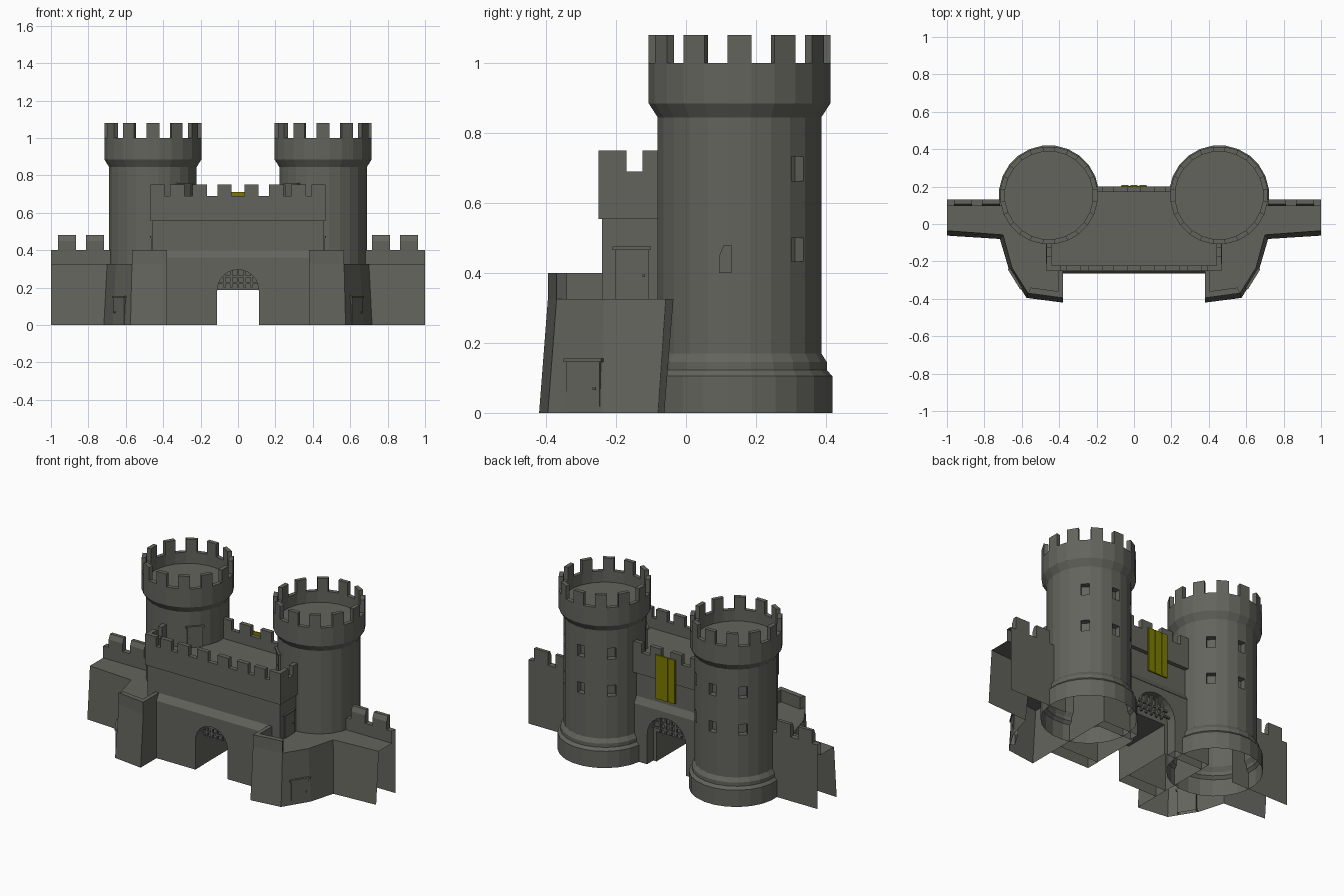
import bpy, bmesh, math
from mathutils import Matrix, Vector

if "Cube" in bpy.data.objects:
    bpy.data.objects.remove(bpy.data.objects["Cube"])


def material(name, col):
    m = bpy.data.materials.new(name)
    m.diffuse_color = (*col, 1)
    m.use_nodes = True
    m.node_tree.nodes["Principled BSDF"].inputs["Base Color"].default_value = m.diffuse_color
    return m


STONE = material("grey stone", (0.127, 0.127, 0.110))
YELLOW = material("banner yellow", (0.2, 0.195, 0.0))


def finish(name, bm, mat=STONE, mirror=False, recalc=True):
    if recalc:
        bmesh.ops.recalc_face_normals(bm, faces=bm.faces)
    # the model is open underneath
    low = [f for f in bm.faces if all(v.co.z < 1e-4 for v in f.verts)]
    bmesh.ops.delete(bm, geom=low, context='FACES')
    me = bpy.data.meshes.new(name)
    bm.to_mesh(me)
    bm.free()
    me.materials.append(mat)
    ob = bpy.data.objects.new(name, me)
    bpy.context.collection.objects.link(ob)
    if mirror:
        md = ob.modifiers.new("mirror", 'MIRROR')
        md.use_mirror_merge = False
    return ob


def add_prism(bm, pts, axis, a, b):
    """Extrude a 2D outline along an axis: x uses (y,z), y uses (x,z), z uses (x,y)."""
    def co(p, t):
        return {'x': (t, p[0], p[1]), 'y': (p[0], t, p[1]), 'z': (p[0], p[1], t)}[axis]
    A = [bm.verts.new(co(p, a)) for p in pts]
    B = [bm.verts.new(co(p, b)) for p in pts]
    bm.faces.new(A)
    bm.faces.new(B[::-1])
    n = len(pts)
    for i in range(n):
        j = (i + 1) % n
        bm.faces.new((A[j], A[i], B[i], B[j]))
    return A + B


def add_box(bm, x0, x1, y0, y1, z0, z1):
    return add_prism(bm, [(x0, y0), (x1, y0), (x1, y1), (x0, y1)], 'z', z0, z1)


def prism(name, pts, axis, a, b, **kw):
    bm = bmesh.new()
    add_prism(bm, pts, axis, a, b)
    return finish(name, bm, **kw)


def boxes(name, items, **kw):
    bm = bmesh.new()
    for it in items:
        add_box(bm, *it)
    return finish(name, bm, **kw)


def door(name, centre, angle, z0, w, h):
    """Door plate with lintel and knob, facing outward along the angle (degrees)."""
    bm = bmesh.new()
    add_box(bm, -0.02, 0.006, -w / 2, w / 2, 0, h - 0.01)
    add_box(bm, -0.02, 0.011, -w / 2 - 0.008, w / 2 + 0.008, h - 0.01, h)
    add_box(bm, 0.0, 0.011, w * 0.32, w * 0.32 + 0.007, h * 0.42, h * 0.42 + 0.007)
    bm.transform(Matrix.Translation((*centre, z0)) @ Matrix.Rotation(math.radians(angle), 4, 'Z'))
    finish(name, bm, mirror=True)


# ---- round towers: lathed profile, inset windows, raised merlons ----
CX, CY, N = 0.455, 0.153, 24
profile = [(0.268, 0), (0.268, 0.105), (0.252, 0.122), (0.252, 0.145), (0.236, 0.17),
           (0.236, 0.427), (0.236, 0.507), (0.236, 0.657), (0.236, 0.74), (0.236, 0.845),
           (0.262, 0.885), (0.262, 1.0), (0.236, 1.0), (0.236, 0.93)]
bm = bmesh.new()
rings = []
for r, z in profile:
    rings.append([bm.verts.new((CX + r * math.cos(math.radians(7.5 + 15 * k)),
                                CY + r * math.sin(math.radians(7.5 + 15 * k)), z)) for k in range(N)])
windows, rim = [], []
for i in range(len(rings) - 1):
    for k in range(N):
        j = (k + 1) % N
        f = bm.faces.new((rings[i][k], rings[i][j], rings[i + 1][j], rings[i + 1][k]))
        if i in (5, 7) and k in (2, 5, 8):
            windows.append(f)
        if i == 11 and k % 2:
            rim.append(f)
bm.faces.new(rings[-1])
bm.normal_update()
bmesh.ops.inset_individual(bm, faces=windows, thickness=0.009, depth=0)
bm.normal_update()
ext = bmesh.ops.extrude_discrete_faces(bm, faces=windows)
for f in ext['faces']:
    d = f.normal.copy()
    for v in f.verts:
        v.co -= d * 0.035
ext = bmesh.ops.extrude_discrete_faces(bm, faces=rim)
bmesh.ops.translate(bm, verts=[v for f in ext['faces'] for v in f.verts], vec=Vector((0, 0, 0.08)))
finish("tower", bm, mirror=True, recalc=False)

# ---- bastion and curtain wall: battered faces under a flat deck ----
base = [(0.38, -0.24), (0.38, -0.42), (0.575, -0.395), (0.67, -0.24), (0.717, -0.08), (1, -0.062)]
top = [(0.38, -0.24), (0.38, -0.395), (0.567, -0.37), (0.652, -0.235), (0.70, -0.058), (1, -0.036)]
bm = bmesh.new()
B = [bm.verts.new((*p, 0)) for p in base]
T = [bm.verts.new((*p, 0.325)) for p in top]
for i in range(len(B) - 1):
    bm.faces.new((B[i], B[i + 1], T[i + 1], T[i]))
bm.faces.new(T + [bm.verts.new((1, 0.1, 0.325)), bm.verts.new((0.38, 0.1, 0.325))])
section = [(0.13, 0), (0.13, 0.4), (0.095, 0.4), (0.095, 0.325)]
P = [bm.verts.new((1, *p)) for p in section]
Q = [bm.verts.new((0.6, *p)) for p in section]
for i in range(3):
    bm.faces.new((P[i], Q[i], Q[i + 1], P[i + 1]))
finish("bastion_and_curtain_wall", bm, mirror=True, recalc=False)

prism("bastion_parapet", [(0.38, -0.395), (0.567, -0.37), (0.552, -0.34), (0.405, -0.36),
                          (0.405, -0.24), (0.38, -0.24)], 'z', 0.325, 0.4, mirror=True)
bm = bmesh.new()
for x0 in (0.717, 0.865):
    add_prism(bm, [(0.095, 0.4), (0.095, 0.45), (0.108, 0.48), (0.13, 0.48), (0.13, 0.4)],
              'x', x0, x0 + 0.097)
finish("curtain_wall_merlons", bm, mirror=True)


# ---- gatehouse base with arched passage ----
def arch_outline(r):
    arc = [(-r * math.cos(math.pi * i / 12), 0.185 + r * math.sin(math.pi * i / 12)) for i in range(13)]
    return [(-0.38, 0), (-r, 0)] + arc + [(r, 0), (0.38, 0), (0.38, 0.36), (-0.38, 0.36)]


prism("gate_front_arch", arch_outline(0.111), 'y', -0.263, -0.18)
prism("gate_back_arch", arch_outline(0.135), 'y', 0.13, 0.192)
prism("gate_passage", [(-0.38, 0), (-0.113, 0), (-0.113, 0.186), (0.113, 0.186), (0.113, 0),
                       (0.38, 0), (0.38, 0.36), (-0.38, 0.36)], 'y', -0.18, 0.13)
prism("gate_sloped_ledge", [(-0.265, 0.36), (-0.24, 0.4), (0.175, 0.4), (0.195, 0.36)], 'x', -0.38, 0.38)

# raised portcullis, seen in both arches
bars = []
for y, r in ((-0.205, 0.111), (0.15, 0.135)):
    for k in range(-2, 3):
        x = k * 0.036
        bars.append((x - 0.006, x + 0.006, y - 0.006, y + 0.006, 0.2, 0.187 + math.sqrt(r * r - x * x)))
    for z in (0.225, 0.26):
        w = math.sqrt(r * r - (z - 0.185) ** 2)
        bars.append((-w, w, y - 0.005, y + 0.005, z - 0.005, z + 0.005))
boxes("portcullis", bars)

# ---- upper gatehouse with battlements ----
boxes("upper_gatehouse", [(-0.46, 0.46, -0.24, 0.175, 0.325, 0.56)])
boxes("gatehouse_roof", [(-0.468, 0.468, -0.25, 0.2, 0.555, 0.625)])
boxes("gatehouse_parapet", [(-0.468, 0.468, -0.25, -0.222, 0.62, 0.69),
                            (-0.46, 0.46, 0.172, 0.2, 0.62, 0.69)])
boxes("gatehouse_side_parapet", [(0.44, 0.468, -0.25, -0.06, 0.62, 0.69),
                                 (0.44, 0.468, -0.25, -0.17, 0.69, 0.75),
                                 (0.44, 0.468, -0.125, -0.06, 0.69, 0.75)], mirror=True)
merlons = [(c - 0.038, c + 0.038, -0.25, -0.222, 0.69, 0.75) for c in (0.072, 0.205, 0.325, 0.43)]
merlons += [(c - 0.038, c + 0.038, 0.172, 0.2, 0.69, 0.75) for c in (0.072, 0.205)]
boxes("gatehouse_merlons", merlons, mirror=True)

# ---- doors ----
door("bastion_door", (0.632, -0.291), -31.5, 0, 0.11, 0.155)
door("gatehouse_side_door", (0.46, -0.155), 0, 0.325, 0.095, 0.15)
a = math.radians(-135)
door("tower_roof_door", (CX + 0.236 * math.cos(a), CY + 0.236 * math.sin(a)), -135, 0.62, 0.09, 0.138)

# ---- yellow banner on the back wall: plate with three raised folds ----
folds = [(-0.07, 0.07, 0.198, 0.204, 0.435, 0.71)]
folds += [(x - 0.019, x + 0.019, 0.2, 0.208, 0.435, 0.71) for x in (-0.048, 0, 0.048)]
boxes("banner", folds, mat=YELLOW)
